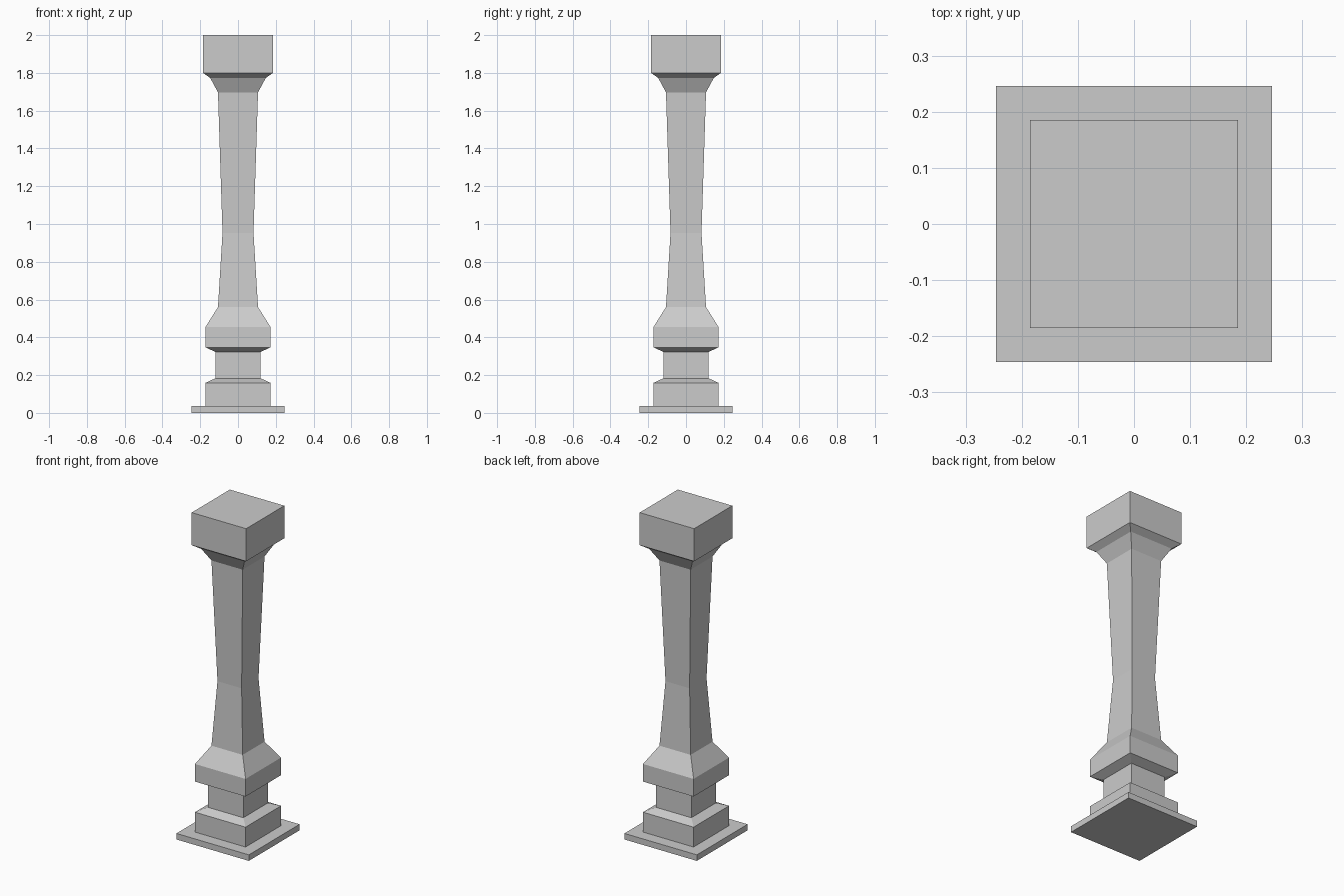
import bpy, bmesh

if "Cube" in bpy.data.objects:
    bpy.data.objects.remove(bpy.data.objects["Cube"])


def square_loft(name, profile, cap_bottom=False, cap_top=False):
    """Skin a stack of squares given as (half width, height)."""
    bm = bmesh.new()
    rings = [[bm.verts.new((sx * h, sy * h, z))
              for sx, sy in ((-1, -1), (1, -1), (1, 1), (-1, 1))]
             for h, z in profile]
    for low, high in zip(rings, rings[1:]):
        for i in range(4):
            j = (i + 1) % 4
            bm.faces.new((low[i], low[j], high[j], high[i]))
    if cap_bottom:
        bm.faces.new(rings[0][::-1])
    if cap_top:
        bm.faces.new(rings[-1])
    mesh = bpy.data.meshes.new(name)
    bm.to_mesh(mesh)
    bm.free()
    obj = bpy.data.objects.new(name, mesh)
    bpy.context.collection.objects.link(obj)
    return obj


# Neighbouring parts share their border square, so no hidden faces are needed
# Thin plate on the ground
square_loft("base_plate", [(0.246, 0), (0.246, 0.037), (0.172, 0.037)],
            cap_bottom=True)

# Lower block with sloped top, and the narrow neck above it
square_loft("pedestal", [(0.172, 0.037), (0.172, 0.159), (0.12, 0.183),
                         (0.12, 0.323)])

# Collar that tapers into the shaft
square_loft("collar", [(0.12, 0.323), (0.172, 0.347), (0.172, 0.455),
                       (0.106, 0.56)])

# Waisted shaft
square_loft("shaft", [(0.106, 0.56), (0.082, 0.953), (0.106, 1.697)])

# Flared capital with block top
square_loft("capital", [(0.106, 1.697), (0.147, 1.773), (0.185, 1.80),
                        (0.185, 2.0)], cap_top=True)
